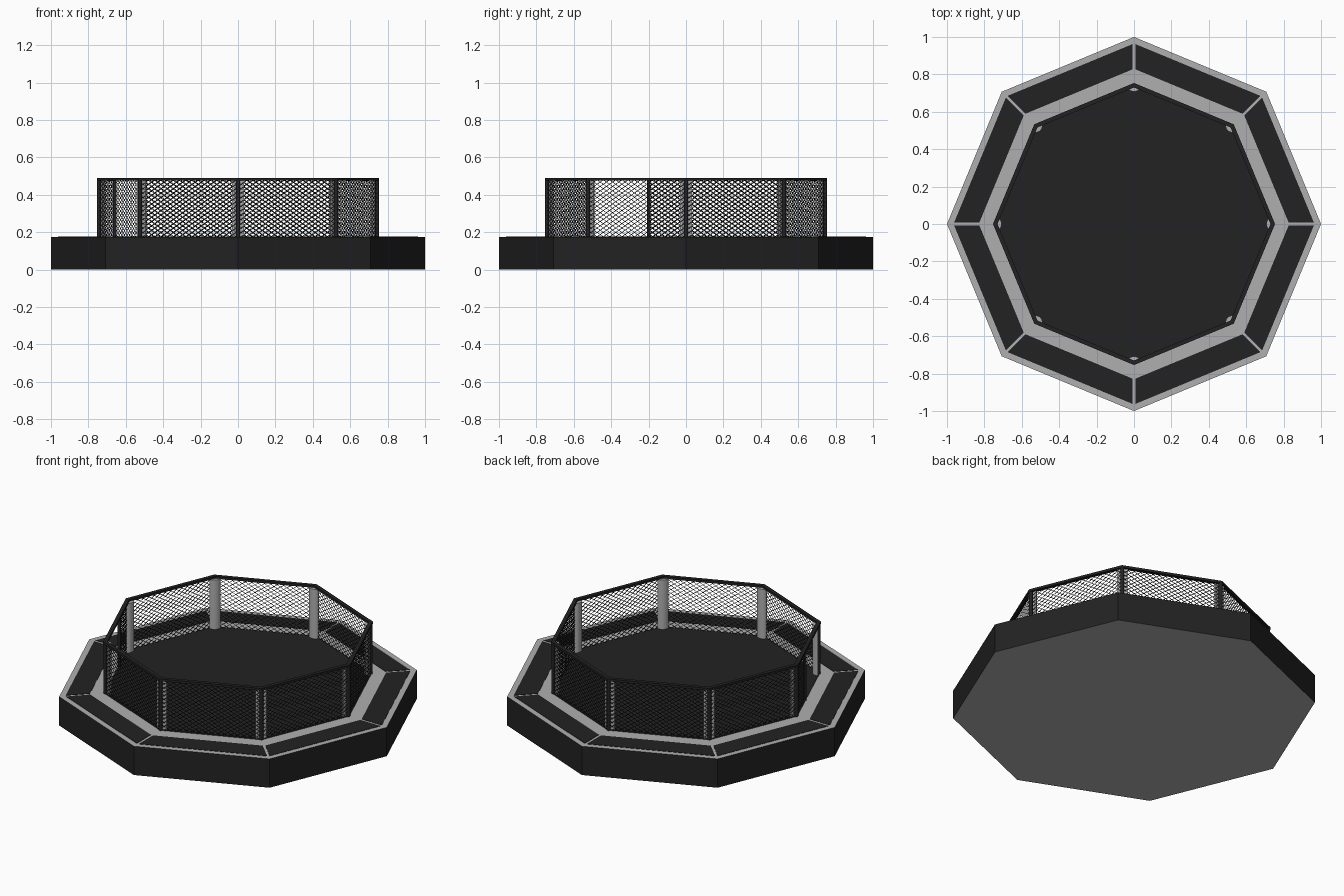
import bpy, bmesh, math
from mathutils import Vector

if "Cube" in bpy.data.objects:
    bpy.data.objects.remove(bpy.data.objects["Cube"])

DECK, TOP = 0.175, 0.49      # deck height, fence top
FENCE_R = 0.742


def material(name, v):
    m = bpy.data.materials.new(name)
    m.diffuse_color = (v, v, v, 1)
    m.use_nodes = True
    m.node_tree.nodes["Principled BSDF"].inputs["Base Color"].default_value = m.diffuse_color
    return m


DARK = material("dark", 0.016)
LIGHT = material("light_grey", 0.43)


def corner(k, r, z=0.0):
    a = math.radians(45 * k)
    return Vector((r * math.cos(a), r * math.sin(a), z))


def finish(name, bm, mats, smooth=False):
    bmesh.ops.recalc_face_normals(bm, faces=bm.faces)
    me = bpy.data.meshes.new(name)
    bm.to_mesh(me)
    bm.free()
    ob = bpy.data.objects.new(name, me)
    bpy.context.collection.objects.link(ob)
    for m in mats:
        me.materials.append(m)
    if smooth:
        bpy.ops.object.select_all(action='DESELECT')
        ob.select_set(True)
        bpy.context.view_layer.objects.active = ob
        bpy.ops.object.shade_smooth_by_angle(angle=math.radians(40))
    return ob


def prism(bm, pts, z0, z1):
    lo = [bm.verts.new((p[0], p[1], z0)) for p in pts]
    hi = [bm.verts.new((p[0], p[1], z1)) for p in pts]
    n = len(pts)
    bm.faces.new(lo[::-1])
    bm.faces.new(hi)
    for i in range(n):
        j = (i + 1) % n
        bm.faces.new((lo[i], lo[j], hi[j], hi[i]))


def rod(bm, a, b, r, sides):
    d = b - a
    q = Vector((0, 0, 1)).rotation_difference(d.normalized()).to_matrix().to_4x4()
    q.translation = (a + b) / 2
    bmesh.ops.create_cone(bm, cap_ends=True, segments=sides, radius1=r,
                          radius2=r, depth=d.length, matrix=q)


# Octagonal platform: dark sides, light top and bottom
bm = bmesh.new()
prism(bm, [corner(k, 1) for k in range(8)], 0, DECK)
bm.normal_update()
for f in bm.faces:
    f.material_index = 1 if abs(f.normal.z) > 0.5 else 0
finish("platform", bm, [DARK, LIGHT])

# Dark walkway panels with narrow light gaps at the corners
bm = bmesh.new()
for k in range(8):
    t = (corner(k + 1, 1) - corner(k, 1)).normalized() * 0.008
    prism(bm, [corner(k, 0.83) + t, corner(k, 0.965) + t,
               corner(k + 1, 0.965) - t, corner(k + 1, 0.83) - t],
          DECK - 0.002, DECK + 0.002)
finish("walkway_panels", bm, [DARK])

# Fighting floor
bm = bmesh.new()
prism(bm, [corner(k, 0.748) for k in range(8)], DECK - 0.002, DECK + 0.003)
finish("canvas_floor", bm, [DARK])

# Top rail: mitred octagonal ring
bm = bmesh.new()
prof = [(0.73, TOP - 0.014), (0.754, TOP - 0.014), (0.754, TOP), (0.73, TOP)]
rings = [[bm.verts.new(corner(k, r, z)) for r, z in prof] for k in range(8)]
for k in range(8):
    a, b = rings[k], rings[(k + 1) % 8]
    for i in range(4):
        j = (i + 1) % 4
        bm.faces.new((a[i], a[j], b[j], b[i]))
finish("top_rail", bm, [DARK])

# Gate opening in the front-left side, between the gate post and the next corner
GATE_SIDE, GATE_FRAC = 4, 0.38

# Fence posts and gate post
bm = bmesh.new()
for k in range(8):
    rod(bm, corner(k, FENCE_R, DECK), corner(k, FENCE_R, TOP - 0.005), 0.011, 12)
g = corner(GATE_SIDE, FENCE_R).lerp(corner(GATE_SIDE + 1, FENCE_R), GATE_FRAC)
rod(bm, g + Vector((0, 0, DECK)), g + Vector((0, 0, TOP - 0.005)), 0.010, 12)
finish("fence_posts", bm, [DARK], True)

# Rounded corner pads on the inside of every post
bm = bmesh.new()
for k in range(8):
    out = corner(k, 1)
    side = Vector((-out.y, out.x, 0))
    pts = []
    for i in range(13):
        a = math.pi * i / 12
        pts.append(out * (0.732 - 0.024 * math.sin(a)) + side * 0.031 * math.cos(a))
    prism(bm, pts, DECK, TOP - 0.012)
finish("corner_pads", bm, [LIGHT], True)

# Chain-link mesh: two sets of crossing wires clipped to each panel
STEP, SLOPE, WIRE = 0.036, 0.65, 0.0018
bm = bmesh.new()
H = TOP - 0.01 - DECK
for k in range(8):
    p0, p1 = corner(k, FENCE_R, DECK), corner(k + 1, FENCE_R, DECK)
    u = (p1 - p0).normalized()
    out = Vector((u.y, -u.x, 0))
    L = (p1 - p0).length * (GATE_FRAC if k == GATE_SIDE else 1)
    run = H / SLOPE
    for s in (1, -1):
        for i in range(int((L + run) / STEP) + 1):
            c = -run + (i + 0.5) * STEP        # start of the wire at deck level
            a, b = max(c, 0), min(c + run, L)
            if b - a < 0.004:
                continue
            za, zb = (a - c) * SLOPE, (b - c) * SLOPE
            if s < 0:
                za, zb = H - za, H - zb
            off = out * s * WIRE * 0.8
            up = Vector((0, 0, 1))
            rod(bm, p0 + u * a + up * za + off, p0 + u * b + up * zb + off, WIRE, 4)
finish("fence_mesh", bm, [DARK])
